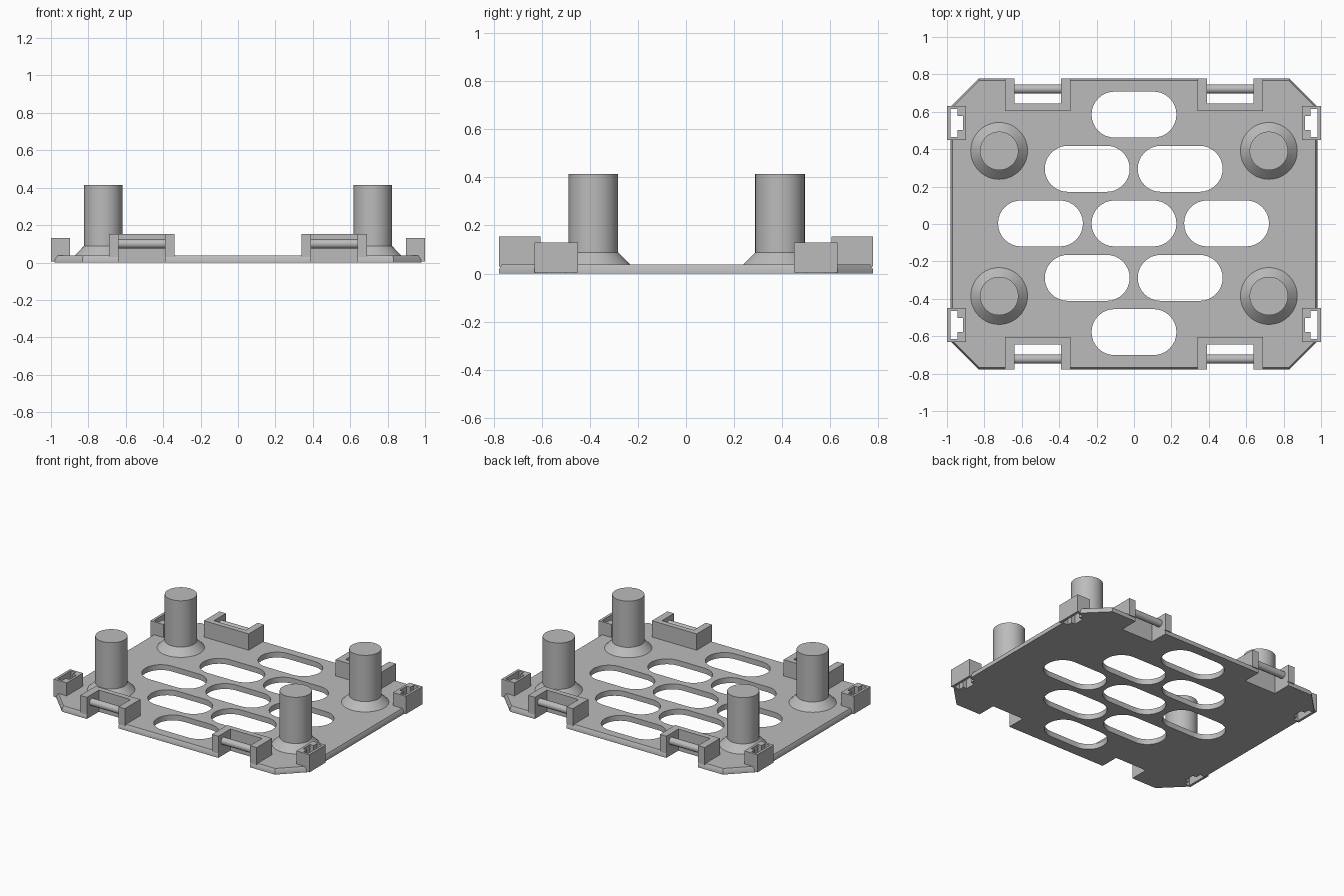
import bpy, bmesh, math

if "Cube" in bpy.data.objects:
    bpy.data.objects.remove(bpy.data.objects["Cube"])

grey = bpy.data.materials.new("plain grey")
grey.diffuse_color = (0.5, 0.5, 0.5, 1)
grey.use_nodes = True
grey.node_tree.nodes["Principled BSDF"].inputs["Base Color"].default_value = grey.diffuse_color


def finish(name, bm):
    bmesh.ops.recalc_face_normals(bm, faces=bm.faces)
    me = bpy.data.meshes.new(name)
    bm.to_mesh(me)
    bm.free()
    me.materials.append(grey)
    ob = bpy.data.objects.new(name, me)
    bpy.context.collection.objects.link(ob)
    return ob


def add_prism(bm, rings):
    """Stack of outlines [(points, z), ...] closed at both ends."""
    loops = [[bm.verts.new((x, y, z)) for x, y in pts] for pts, z in rings]
    bm.faces.new(loops[0])
    bm.faces.new(loops[-1])
    n = len(loops[0])
    for a, b in zip(loops, loops[1:]):
        for i in range(n):
            j = (i + 1) % n
            bm.faces.new((a[i], a[j], b[j], b[i]))


def rect(x0, x1, y0, y1):
    return [(x0, y0), (x1, y0), (x1, y1), (x0, y1)]


def flip(pts, sx, sy):
    return [(x * sx, y * sy) for x, y in pts]


def stadium(cx, cy, half_w, r, n=16):
    pts = []
    for side in (0, 1):
        ox = (half_w - r) * (1 - 2 * side)
        for i in range(n + 1):
            a = -math.pi / 2 + math.pi * (side + i / n)
            pts.append((cx + ox + r * math.cos(a), cy + r * math.sin(a)))
    return pts


def plate_outline(d):
    hx, hy, c = 0.982 - d, 0.777 - d, 0.15 - d * 0.6
    return [(hx, hy - c), (hx - c, hy), (c - hx, hy), (-hx, hy - c),
            (-hx, c - hy), (c - hx, -hy), (hx - c, -hy), (hx, c - hy)]


def cut(ob, cutter):
    m = ob.modifiers.new("cut", 'BOOLEAN')
    m.operation = 'DIFFERENCE'
    m.solver = 'EXACT'
    m.object = cutter
    bpy.context.view_layer.objects.active = ob
    bpy.ops.object.modifier_apply(modifier=m.name)


def smooth(ob):
    bpy.ops.object.select_all(action='DESELECT')
    ob.select_set(True)
    bpy.context.view_layer.objects.active = ob
    bpy.ops.object.shade_smooth_by_angle(angle=math.radians(30))


corners = [(sx, sy) for sx in (1, -1) for sy in (1, -1)]
# stepped latch pocket, wide outside and narrow inside
pocket = [(0.982, 0.465), (0.982, 0.615), (0.943, 0.615), (0.943, 0.578),
          (0.914, 0.578), (0.914, 0.502), (0.943, 0.502), (0.943, 0.465)]

# cutter with vent slots, clip notches and latch pockets
bm = bmesh.new()
slots = [(0, 0.585), (0, -0.578), (0, 0.003), (0.495, 0.003), (-0.5, 0.003)]
slots += [(x, y) for x in (0.247, -0.25) for y in (0.295, -0.288)]
for cx, cy in slots:
    add_prism(bm, [(stadium(cx, cy, 0.227, 0.123), z) for z in (-0.1, 0.3)])
for sx, sy in corners:
    for shape in (rect(0.39, 0.638, 0.643, 0.9), pocket):
        add_prism(bm, [(flip(shape, sx, sy), z) for z in (-0.1, 0.3)])
cutter = finish("opening_cutter", bm)

# base plate with a sloped upper rim
bm = bmesh.new()
add_prism(bm, [(plate_outline(0), 0), (plate_outline(0), 0.018),
               (plate_outline(0.011), 0.038)])
plate = finish("base_plate", bm)
cut(plate, cutter)
smooth(plate)

for k, (sx, sy) in enumerate(corners):
    # latch box on the side edge
    bm = bmesh.new()
    add_prism(bm, [(flip(rect(0.898, 1.0, 0.449, 0.631), sx, sy), z)
                   for z in (0.005, 0.13)])
    cut(finish(f"latch_box_{k}", bm), cutter)

    # U-shaped clip holder
    u = [(0.34, 0.605), (0.69, 0.605), (0.69, 0.777), (0.638, 0.777),
         (0.638, 0.643), (0.39, 0.643), (0.39, 0.777), (0.34, 0.777)]
    bm = bmesh.new()
    add_prism(bm, [(flip(u, sx, sy), z) for z in (0.03, 0.153)])
    finish(f"clip_holder_{k}", bm)

    # round bar between the holder arms
    bm = bmesh.new()
    loops = []
    for x in (0.385, 0.643):
        loops.append([bm.verts.new((sx * x,
                                    sy * 0.722 + 0.025 * math.cos(i * math.pi / 8),
                                    0.1 + 0.025 * math.sin(i * math.pi / 8)))
                      for i in range(16)])
    for lp in loops:
        bm.faces.new(lp)
    for i in range(16):
        j = (i + 1) % 16
        bm.faces.new((loops[0][i], loops[0][j], loops[1][j], loops[1][i]))
    smooth(finish(f"clip_bar_{k}", bm))

    # standing post with a flared foot
    bm = bmesh.new()
    rings = []
    for r, z in ((0.152, 0.03), (0.152, 0.038), (0.103, 0.088), (0.103, 0.415)):
        rings.append((stadium(sx * 0.721, sy * 0.388 + 0.003, r, r, 24), z))
    add_prism(bm, rings)
    bmesh.ops.remove_doubles(bm, verts=bm.verts, dist=1e-5)
    smooth(finish(f"post_{k}", bm))

cutter.hide_render = True
cutter.hide_set(True)
